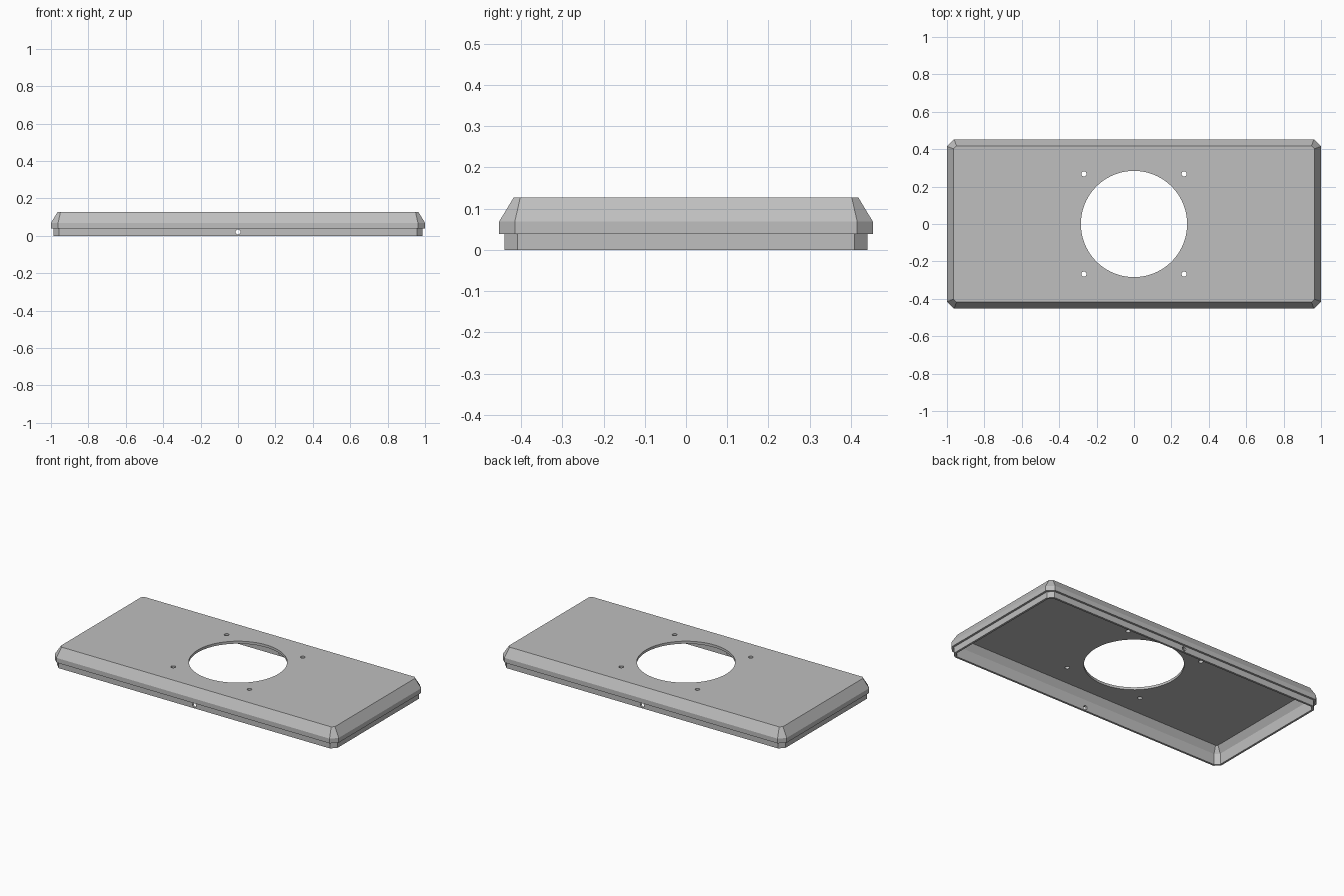
import bpy, bmesh
from mathutils import Matrix

cube = bpy.data.objects.get("Cube")
if cube:
    bpy.data.objects.remove(cube, do_unlink=True)

grey = bpy.data.materials.new("plain grey")
grey.use_nodes = True
colour = (0.52, 0.52, 0.52, 1)
grey.diffuse_color = colour
grey.node_tree.nodes["Principled BSDF"].inputs["Base Color"].default_value = colour


def add_object(name, bm):
    bmesh.ops.recalc_face_normals(bm, faces=bm.faces)
    mesh = bpy.data.meshes.new(name)
    bm.to_mesh(mesh)
    bm.free()
    mesh.materials.append(grey)
    obj = bpy.data.objects.new(name, mesh)
    bpy.context.collection.objects.link(obj)
    return obj


def ring(bm, hx, hy, cut, z):
    """Rectangle with clipped corners."""
    pts = []
    for sx, sy in ((1, 1), (-1, 1), (-1, -1), (1, -1)):
        pair = [(sx * hx, sy * (hy - cut), z), (sx * (hx - cut), sy * hy, z)]
        pts += pair if sx * sy > 0 else pair[::-1]
    return [bm.verts.new(p) for p in pts]


# Cover shell: outer rings from the lip up, then inner rings back down
wall = 0.013
top, roof = 0.127, 0.111
outside = [(0.987, 0.440, 0.031, 0), (0.987, 0.440, 0.031, 0.039),
           (1.0, 0.453, 0.038, 0.039), (1.0, 0.453, 0.038, 0.069),
           (0.965, 0.418, 0.016, top)]
inside = [(0.950, 0.403, 0.010, roof), (0.987 - wall, 0.440 - wall, 0.025, 0.069),
          (0.987 - wall, 0.440 - wall, 0.025, 0)]
bm = bmesh.new()
outer = [ring(bm, *r) for r in outside]
inner = [ring(bm, *r) for r in inside]


def skin(a, b):
    for i in range(8):
        j = (i + 1) % 8
        bm.faces.new((a[i], a[j], b[j], b[i]))


for loop in (outer, inner):
    for a, b in zip(loop, loop[1:]):
        skin(a, b)
skin(inner[-1], outer[0])
bm.faces.new(outer[-1])
bm.faces.new(inner[0])
cover = add_object("cover_shell", bm)


def cylinder(name, radius, depth, segments, places, rotation=Matrix()):
    """One cutter object holding a cylinder at each place."""
    bm = bmesh.new()
    for p in places:
        bmesh.ops.create_cone(bm, cap_ends=True, segments=segments, radius1=radius,
                              radius2=radius, depth=depth,
                              matrix=Matrix.Translation(p) @ rotation)
    obj = add_object(name, bm)
    obj.hide_render = True
    return obj


# Central opening, four screw holes, and a fixing hole through front and back lips
s = 0.268
cutters = [
    cylinder("opening_cutter", 0.284, 0.1, 96, [(0, 0, top)]),
    cylinder("screw_hole_cutter", 0.014, 0.1, 24,
             [(x, y, top) for x in (-s, s) for y in (-s, s)]),
    cylinder("side_hole_cutter", 0.013, 0.1, 24, [(0, y, 0.02) for y in (-0.44, 0.44)],
             Matrix.Rotation(1.5708, 4, "X")),
]
for cutter in cutters:
    mod = cover.modifiers.new(cutter.name, "BOOLEAN")
    mod.operation = "DIFFERENCE"
    mod.solver = "EXACT"
    mod.object = cutter

# Apply the cuts and drop the cutters
bpy.context.view_layer.update()
graph = bpy.context.evaluated_depsgraph_get()
cut_mesh = bpy.data.meshes.new_from_object(cover.evaluated_get(graph))
cover.modifiers.clear()
cover.data = cut_mesh
for cutter in cutters:
    bpy.data.objects.remove(cutter, do_unlink=True)

# Smooth the round rims, keep the folds sharp
bpy.context.view_layer.objects.active = cover
cover.select_set(True)
bpy.ops.object.shade_smooth_by_angle(angle=0.35)
